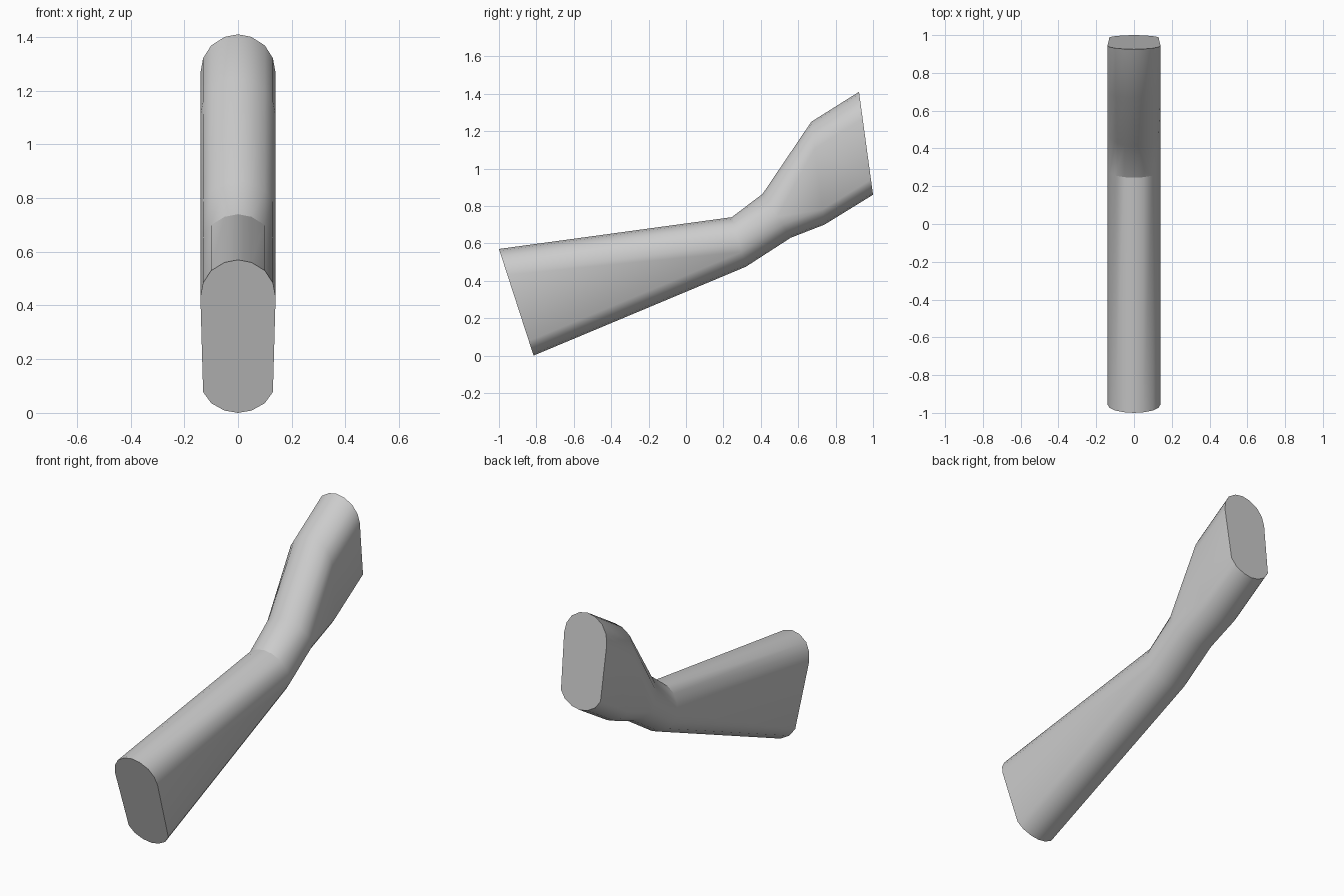
import bpy
import bmesh
from mathutils import Vector

cube = bpy.data.objects.get("Cube")
if cube:
    bpy.data.objects.remove(cube)

# Material
grey = bpy.data.materials.new("plain grey")
grey.use_nodes = True
colour = (0.6, 0.6, 0.6, 1)
grey.diffuse_color = colour
grey.node_tree.nodes["Principled BSDF"].inputs["Base Color"].default_value = colour

# Centreline stations from butt to grip end: top (y, z) and bottom (y, z)
STATIONS = [
    ((-1.0, 0.57), (-0.815, 0.0)),
    ((0.245, 0.74), (0.32, 0.475)),
    ((0.41, 0.865), (0.56, 0.63)),
    ((0.67, 1.25), (0.74, 0.70)),
    ((0.925, 1.41), (1.0, 0.86)),
]
# Rounded ends of the cross-section: (half width, distance from the end)
TOP = [(0, 0), (0.05, 0.01), (0.10, 0.042), (0.13, 0.09), (0.14, 0.145)]
BOTTOM = [(0.13, 0.082), (0.10, 0.038), (0.05, 0.009), (0, 0)]


def ring(bm, top, bottom):
    """One closed oval section spanning the top and bottom points."""
    top, bottom = Vector((0, *top)), Vector((0, *bottom))
    down = (bottom - top).normalized()
    half = [top + down * d + Vector((w, 0, 0)) for w, d in TOP]
    half += [bottom - down * d + Vector((w, 0, 0)) for w, d in BOTTOM]
    mirrored = [Vector((-p.x, p.y, p.z)) for p in reversed(half[1:-1])]
    return [bm.verts.new(p) for p in half + mirrored]


# Stock body: skin the sections and close both ends
bm = bmesh.new()
rings = [ring(bm, t, b) for t, b in STATIONS]
count = len(rings[0])
for a, b in zip(rings, rings[1:]):
    for i in range(count):
        j = (i + 1) % count
        bm.faces.new((a[i], a[j], b[j], b[i])).smooth = True
caps = [bm.faces.new(rings[0]), bm.faces.new(rings[-1])]
bmesh.ops.recalc_face_normals(bm, faces=bm.faces)

# Crisp rims and a crisp fold where the comb meets the wrist
for cap in caps:
    for edge in cap.edges:
        edge.smooth = False
fold = [v for v in rings[1] if abs(v.co.x) < 0.11 and v.co.z > 0.65]
for edge in bm.edges:
    if all(v in fold for v in edge.verts):
        edge.smooth = False

mesh = bpy.data.meshes.new("stock_body")
bm.to_mesh(mesh)
bm.free()
mesh.materials.append(grey)
body = bpy.data.objects.new("stock_body", mesh)
bpy.context.collection.objects.link(body)
